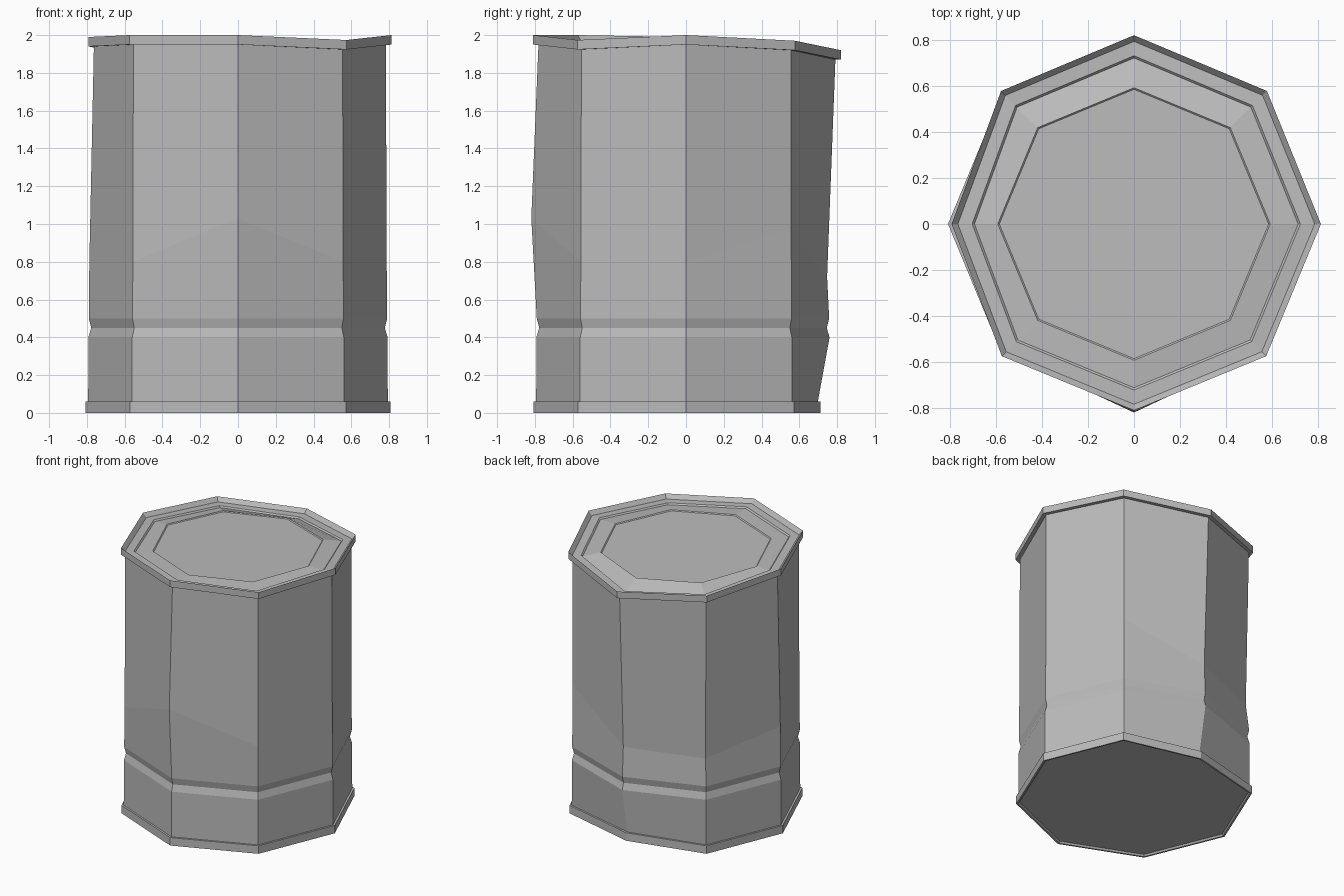
import bpy
import bmesh
from math import cos, sin, radians

cube = bpy.data.objects.get("Cube")
if cube:
    bpy.data.objects.remove(cube, do_unlink=True)

SIDES = 8
# Corner numbers, counter-clockwise from +x
LEFT, BACK_LEFT, BACK, BACK_RIGHT, RIGHT, FRONT_RIGHT, FRONT, FRONT_LEFT = range(SIDES)

steel = bpy.data.materials.new("grey_steel")
steel.use_nodes = True
grey = (0.5, 0.5, 0.5, 1)
steel.diffuse_color = grey
steel.node_tree.nodes["Principled BSDF"].inputs["Base Color"].default_value = grey

# Dents in the top edge: height lost and radius change at each corner
top_drop = {BACK_LEFT: 0.03, BACK: 0.08, BACK_RIGHT: 0.05, RIGHT: 0.01, FRONT_LEFT: 0.026}
top_push = {RIGHT: -0.02, FRONT: -0.002, BACK: 0.008, BACK_LEFT: 0.005, BACK_RIGHT: 0.005}
# Dent at the foot of the back
foot_push = {BACK: -0.095}
band_push = {BACK: -0.032}
# Crease across the middle of the wall
mid_push = {FRONT: 0.032, BACK: -0.04, BACK_RIGHT: -0.02}
mid_lift = {FRONT: 0.23, BACK_LEFT: 0.17, BACK: -0.08, BACK_RIGHT: -0.1}


def ring(radius, height, push={}, lift={}, lift_scale=1):
    """Eight corner points with optional dents."""
    points = []
    for i in range(SIDES):
        a = radians(45 * i)
        r = radius + push.get(i, 0)
        points.append((r * cos(a), r * sin(a), height + lift_scale * lift.get(i, 0)))
    return points


def loft(name, rings, cap_start=False, cap_end=False):
    """Join rings with quads and cap the ends where asked."""
    bm = bmesh.new()
    loops = [[bm.verts.new(p) for p in points] for points in rings]
    for low, high in zip(loops, loops[1:]):
        for i in range(SIDES):
            j = (i + 1) % SIDES
            bm.faces.new((low[i], low[j], high[j], high[i]))
    if cap_start:
        bm.faces.new(loops[0][::-1])
    if cap_end:
        bm.faces.new(loops[-1])
    mesh = bpy.data.meshes.new(name)
    bm.to_mesh(mesh)
    bm.free()
    mesh.materials.append(steel)
    obj = bpy.data.objects.new(name, mesh)
    bpy.context.collection.objects.link(obj)
    return obj


def top_ring(radius, height, scale=1):
    return ring(radius, height, top_push, top_drop, -scale)


# Base rim with a slightly recessed floor
loft("base_rim", [
    ring(0.785, 0.012, foot_push),
    ring(0.795, 0.0, foot_push),
    ring(0.808, 0.0, foot_push),
    ring(0.808, 0.06, foot_push),
    ring(0.79, 0.06, foot_push),
], cap_start=True)

# Wall with a pressed groove and a crease
loft("drum_wall", [
    ring(0.793, 0.06, foot_push),
    ring(0.792, 0.40, band_push),
    ring(0.777, 0.45, band_push),
    ring(0.79, 0.50, band_push),
    ring(0.787, 0.80, mid_push, mid_lift),
    top_ring(0.783, 1.95),
])

# Top rim, sloping down inside to the lid
loft("top_rim", [
    top_ring(0.783, 1.95),
    top_ring(0.812, 1.95),
    top_ring(0.812, 2.0),
    top_ring(0.785, 1.97),
])

# Lid with a stepped panel, bent at the edge and level in the middle
loft("lid", [
    top_ring(0.785, 1.97),
    top_ring(0.723, 1.97),
    top_ring(0.713, 1.96),
    ring(0.592, 1.96, {}, top_drop, -0.3),
    ring(0.585, 1.954, {}, top_drop, -0.3),
], cap_end=True)
